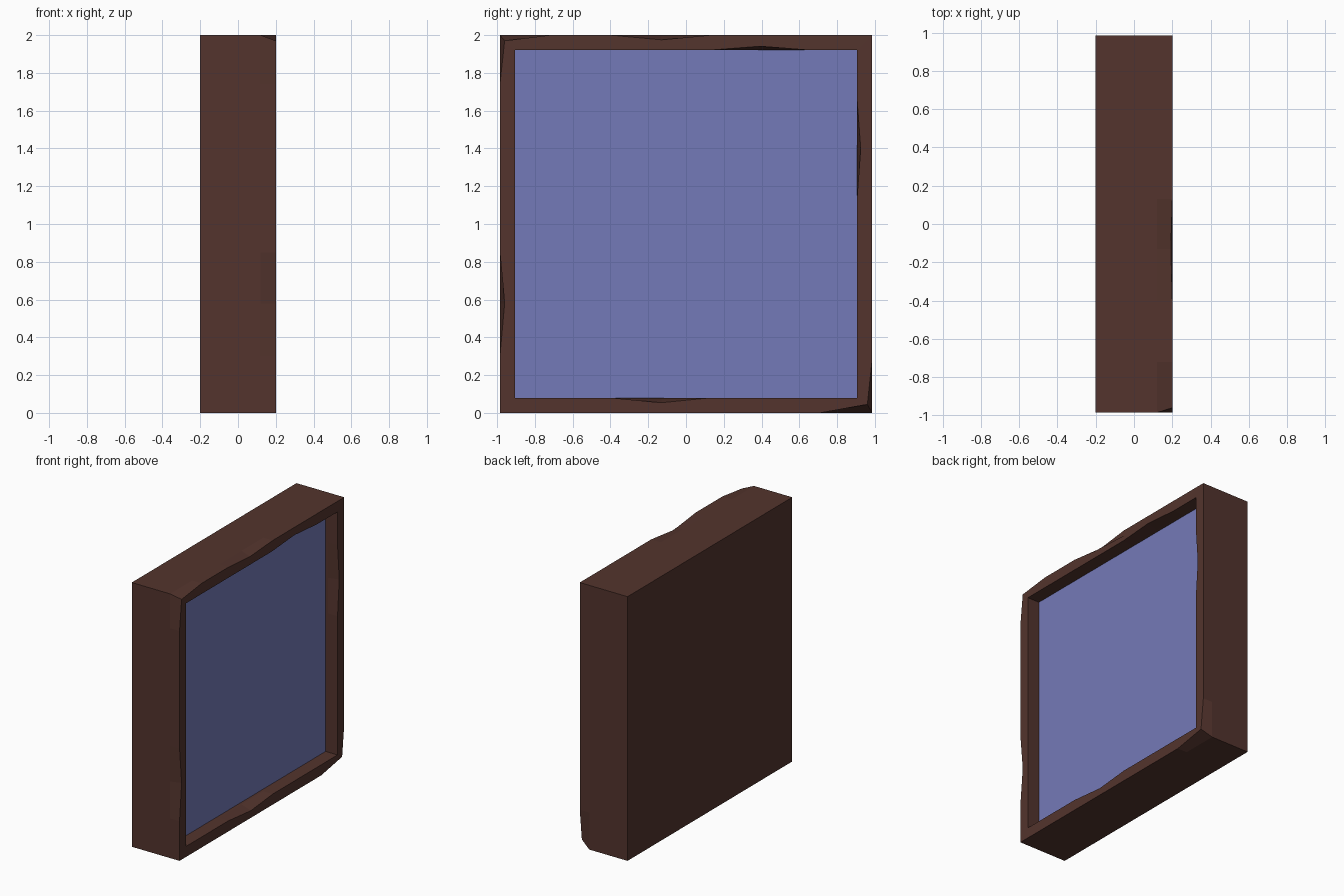
import bpy, bmesh

if "Cube" in bpy.data.objects:
    bpy.data.objects.remove(bpy.data.objects["Cube"])

def srgb(*c):
    return tuple(((v / 255 + 0.055) / 1.055) ** 2.4 for v in c) + (1.0,)

def material(name, colour):
    m = bpy.data.materials.new(name)
    m.diffuse_color = colour
    m.use_nodes = True
    m.node_tree.nodes["Principled BSDF"].inputs["Base Color"].default_value = m.diffuse_color
    return m

wood = material("dark brown wood", srgb(83, 52, 45))
blue = material("soft blue", srgb(116, 122, 184))

X0, XP, XC, X1 = -0.2, 0.1, 0.12, 0.2     # back, panel, chip start, front
HY, HI, B, T = 0.985, 0.905, 0.08, 1.92   # half widths, opening bottom and top

# Each side runs corner to corner (bottom, right, top, left): (y, z, chip dy, chip dz, chip dx)
outer = [
    [(-HY, 0, 0, 0, 0), (0.71, 0, 0, 0, 0)],
    [(HY, 0, -0.025, 0.045, 0), (HY, 0.28, 0, 0, 0)],
    [(HY, 2, 0, 0, 0), (0.13, 2, 0, 0, 0), (-0.13, 2, 0, -0.025, -0.008),
     (-0.4, 2, 0, 0, 0), (-0.72, 2, 0, 0, 0)],
    [(-HY, 2, 0.025, -0.03, 0), (-HY, 1.74, 0, 0, 0), (-HY, 0.85, 0, 0, 0),
     (-HY, 0.58, 0.025, 0, 0), (-HY, 0.3, 0, 0, 0)],
]
inner = [
    [(-HI, B, 0, 0, 0), (-0.4, B, 0, 0, 0), (-0.13, B, 0, -0.026, 0), (0.13, B, 0, 0, 0)],
    [(HI, B, 0, 0, 0), (HI, 1.13, 0, 0, 0), (HI, 1.4, 0.02, 0, 0), (HI, 1.67, 0, 0, 0)],
    [(HI, T, 0, 0, 0), (0.66, T, 0, 0, 0), (0.39, T, 0, 0.021, 0), (0.12, T, 0, 0, 0)],
    [(-HI, T, 0, 0, 0)],
]

bm = bmesh.new()

def rings(sides, x_deep):
    """Straight deep ring, straight ring at the chip start, chipped ring at the front."""
    deep = [[bm.verts.new((x_deep, p[0], p[1])) for p in s] for s in sides]
    mid = [[bm.verts.new((XC, p[0], p[1])) for p in s] for s in sides]
    front = [[bm.verts.new((X1 + p[4], p[0] + p[2], p[1] + p[3])) for p in s] for s in sides]
    return deep, mid, front

def closed(ring, i):
    return ring[i] + [ring[(i + 1) % 4][0]]

def walls(deep, mid, front):
    for i in range(4):
        d, m, f = closed(deep, i), closed(mid, i), closed(front, i)
        bm.faces.new(d + m[::-1])
        for k in range(len(m) - 1):
            bm.faces.new((m[k], m[k + 1], f[k + 1], f[k]))

out, inn = rings(outer, X0), rings(inner, XP)
walls(*out)
walls(*inn)
# Front rim, one face per side
for i in range(4):
    bm.faces.new(closed(out[2], i) + closed(inn[2], i)[::-1])
# Closed back and recess floor
bm.faces.new([v for s in out[0] for v in s])
bm.faces.new([v for s in inn[0] for v in s])
bmesh.ops.recalc_face_normals(bm, faces=bm.faces)

# The recess floor is the blue panel
for f in bm.faces:
    if all(abs(v.co.x - XP) < 1e-4 for v in f.verts):
        f.material_index = 1
mesh = bpy.data.meshes.new("framed_panel")
bm.to_mesh(mesh)
bm.free()
mesh.materials.append(wood)
mesh.materials.append(blue)
bpy.context.collection.objects.link(bpy.data.objects.new("framed_panel", mesh))
